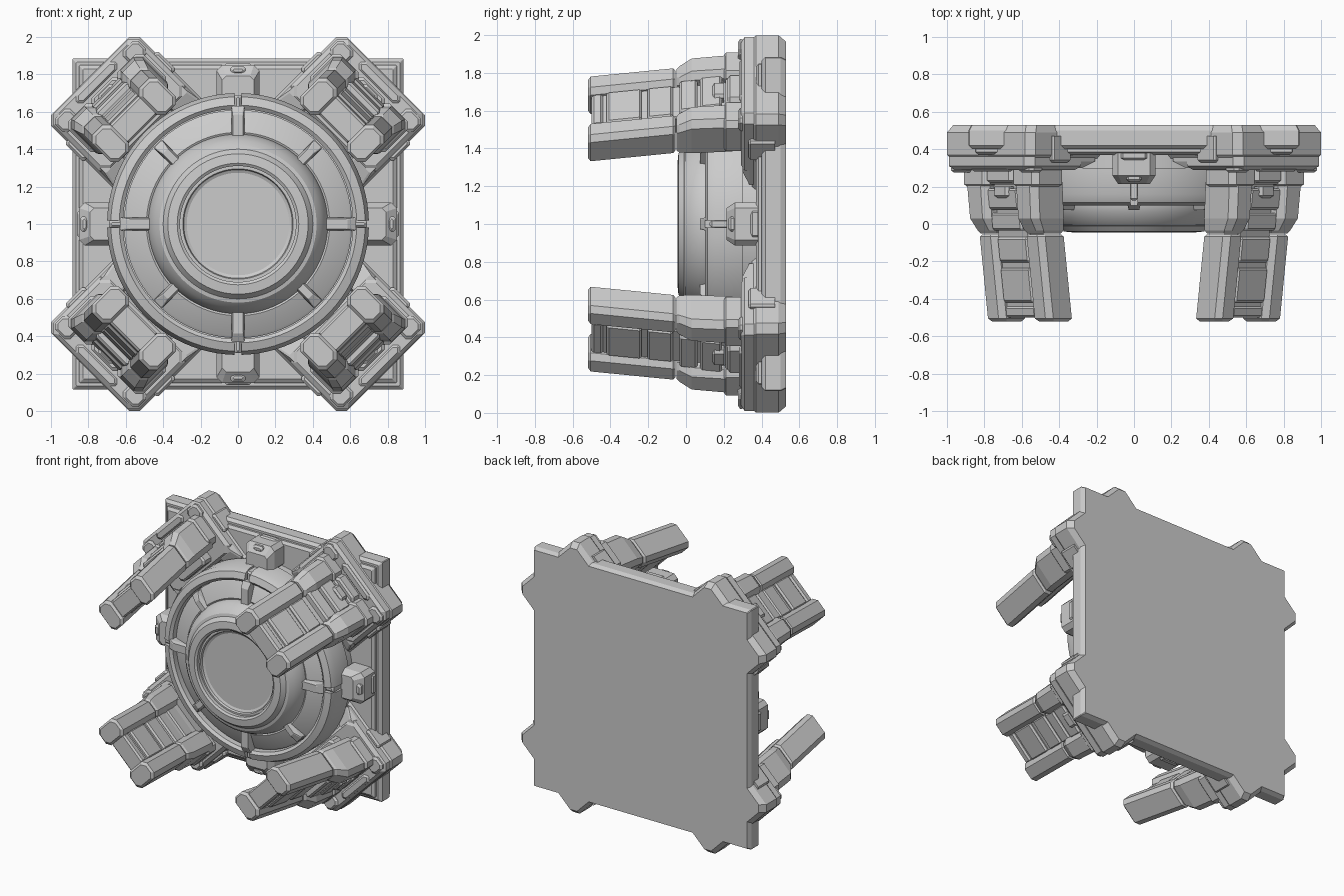
import bpy, bmesh, math
from mathutils import Vector

if "Cube" in bpy.data.objects:
    bpy.data.objects.remove(bpy.data.objects["Cube"])

grey = bpy.data.materials.new("plain_grey")
grey.diffuse_color = (0.6, 0.6, 0.6, 1)
grey.use_nodes = True
grey.node_tree.nodes["Principled BSDF"].inputs["Base Color"].default_value = grey.diffuse_color

DIAG = [45, 135, 225, 315]
CARD = [0, 90, 180, 270]
MID = 1.0  # height of the hub axis


def place(angle, r, v, y):
    """Radial distance, sideways offset and depth to world space."""
    c, s = math.cos(math.radians(angle)), math.sin(math.radians(angle))
    return Vector((r * c - v * s, y, MID + r * s + v * c))


def finish(name, bm, smooth=False):
    bmesh.ops.recalc_face_normals(bm, faces=bm.faces)
    mesh = bpy.data.meshes.new(name)
    bm.to_mesh(mesh)
    bm.free()
    mesh.materials.append(grey)
    obj = bpy.data.objects.new(name, mesh)
    bpy.context.collection.objects.link(obj)
    if smooth:
        bpy.ops.object.select_all(action='DESELECT')
        obj.select_set(True)
        bpy.context.view_layer.objects.active = obj
        bpy.ops.object.shade_smooth_by_angle(angle=math.radians(25))


def skin(bm, rings, closed=False):
    """Join equal point loops into a solid."""
    loops = [[bm.verts.new(p) for p in ring] for ring in rings]
    n = len(loops[0])
    pairs = list(zip(loops, loops[1:])) + ([(loops[-1], loops[0])] if closed else [])
    for a, b in pairs:
        for i in range(n):
            j = (i + 1) % n
            bm.faces.new((a[i], a[j], b[j], b[i]))
    if not closed:
        bm.faces.new(loops[0])
        bm.faces.new(loops[-1])


def part(name, sections, angles, mirror=False):
    """Loft chamfered rectangles (y, r centre, r half, v centre, v half, chamfer)."""
    bm = bmesh.new()
    for ang in angles:
        for side in ((1, -1) if mirror else (1,)):
            rings = []
            for y, r, a, v, b, c in sections:
                pts = [(a, b - c), (a - c, b), (c - a, b), (-a, b - c),
                       (-a, c - b), (c - a, -b), (a - c, -b), (a, c - b)]
                rings.append([place(ang, r + p, side * (v + q), y) for p, q in pts])
            skin(bm, rings)
    finish(name, bm)


def block(name, r0, r1, v0, v1, y0, y1, angles, c=.02, e=.012, mirror=False):
    """Box with chamfered corners and a chamfered front rim; y0 is the front."""
    r, a, v, b = (r0 + r1) / 2, (r1 - r0) / 2, (v0 + v1) / 2, (v1 - v0) / 2
    part(name, [(y1, r, a, v, b, c), (y0 + e, r, a, v, b, c),
                (y0, r, a - e, v, b - e, c)], angles, mirror)


def lathe(name, profile, arcs=None, steps=96):
    """Turn a closed (radius, y) profile round the hub axis."""
    bm = bmesh.new()
    for start, end in arcs or [(0, 360)]:
        count = max(4, round(steps * (end - start) / 360))
        angles = [start + (end - start) * i / count
                  for i in range(count + (1 if arcs else 0))]
        skin(bm, [[place(t, r, 0, y) for r, y in profile] for t in angles], not arcs)
    finish(name, bm, True)


# Back plate in two steps
part("back_plate", [(.53, 0, .87, 0, .87, .005), (.50, 0, .885, 0, .885, .005),
                    (.42, 0, .885, 0, .885, .005), (.40, 0, .865, 0, .865, .005)], [0])
part("front_panel", [(.41, 0, .85, 0, .85, .005), (.385, 0, .85, 0, .85, .005),
                     (.37, 0, .83, 0, .83, .005)], [0])

# Corner mounts
part("corner_mount", [(.53, .80, .29, 0, .315, .04), (.49, .81, .308, 0, .335, .04),
                      (.37, .81, .308, 0, .335, .04), (.35, .81, .293, 0, .32, .04)], DIAG)
part("corner_mount_step", [(.36, .90, .215, 0, .325, .04), (.31, .90, .215, 0, .325, .04),
                           (.29, .90, .195, 0, .30, .04)], DIAG)
part("mount_inner_wedge", [(.37, .70, .09, .25, .075, .01), (.335, .70, .09, .25, .075, .01),
                           (.30, .74, .05, .25, .06, .01)], DIAG, True)
block("mount_lug", .99, 1.09, .20, .315, .275, .30, DIAG, mirror=True)
block("mount_side_clamp", .82, .96, .30, .35, .33, .47, DIAG, c=.01, mirror=True)
block("mount_end_bar", 1.04, 1.10, -.15, .15, .28, .31, DIAG)

# Arms: upper rails, forearm rails, bases
part("upper_arm_rail", [(.25, .90, .12, .185, .085, .035), (.20, .90, .125, .185, .085, .035),
                        (.03, .885, .125, .182, .082, .035), (-.035, .858, .104, .177, .072, .03),
                        (-.05, .855, .095, .177, .062, .03)], DIAG, True)


def axis(y):  # forearm lean toward the hub
    return .85 + (y + .055) * .14


part("forearm_rail", [(y, axis(y), .1 - e, .177, .07 - e, .03)
                      for y, e in ((-.055, .01), (-.068, 0), (-.505, 0), (-.52, .014))], DIAG, True)
block("arm_base_clamp", .80, 1.03, .09, .285, .20, .30, DIAG, c=.03, mirror=True)
block("arm_base", .72, 1.0, -.14, .14, .21, .30, DIAG)
part("arm_core", [(.28, .89, .085, 0, .13, .01), (-.05, .855, .06, 0, .12, .01),
                  (-.50, axis(-.5), .055, 0, .12, .01)], DIAG)

# Cross plates between the rails
for i, (y0, y1, half) in enumerate([(-.50, -.44, .07), (-.42, -.235, .08), (-.205, -.07, .08),
                                    (-.035, .06, .09), (.075, .19, .10)]):
    rise = .02 if y0 > -.06 else 0
    part("cross_plate_%d" % (i + 1),
         [(y, axis(y) + rise, half - e, 0, .115, .012)
          for y, e in ((y1, .012), (y1 - .012, 0), (y0 + .012, 0), (y0, .012))], DIAG)

# Outer latch on each arm
block("arm_latch", .93, 1.03, -.10, .10, .22, .30, DIAG)
block("arm_latch_button", .95, 1.015, -.055, .055, .14, .20, DIAG, c=.015)

# Hub: drum, outer ring in four segments, sloped band, central dome
lathe("hub_drum", [(.30, .38), (.68, .38), (.68, .19), (.30, .19)])
GAP = 1.6
lathe("outer_ring", [(.70, .30), (.70, .16), (.68, .115), (.635, .10), (.615, .115), (.615, .30)],
      [(a + GAP, a + 90 - GAP) for a in CARD])
lathe("sloped_band", [(.61, .25), (.61, .15), (.595, .14), (.49, .10), (.47, .11), (.47, .25)])
lathe("dome_rim", [(.30, .25), (.48, .25), (.48, .10), (.47, .065), (.445, .02), (.42, -.005),
                   (.40, -.01), (.375, -.04), (.325, -.045), (.31, -.035), (.31, -.01), (.30, -.01)])
lathe("lens_lip", [(.27, .20), (.305, .20), (.305, -.015), (.295, -.015), (.29, .0), (.27, .01)])
bm = bmesh.new()
skin(bm, [[place(i * 5.625, .29, 0, y) for i in range(64)] for y in (.2, .008)])
finish("lens_disc", bm)

# Straps across the band
part("wide_strap", [(.25, .545, .09, 0, .036, .006), (.10, .545, .085, 0, .034, .006),
                    (.075, .525, .06, 0, .028, .006)], CARD)
block("ring_joint", .60, .69, -.02, .02, .125, .3, CARD, c=.005)
part("narrow_strap", [(.25, .52, .09, 0, .034, .006), (.105, .52, .085, 0, .03, .006),
                      (.075, .495, .055, 0, .02, .006)], DIAG)

# Side housings with a raised slot
part("side_housing", [(.38, .755, .095, 0, .115, .03), (.26, .755, .095, 0, .115, .03),
                      (.215, .73, .06, 0, .085, .02)], CARD)
block("housing_slot", .80, .842, -.04, .04, .225, .30, CARD, c=.01)
block("housing_foot", .70, .86, -.07, .07, .34, .38, CARD, c=.01)
